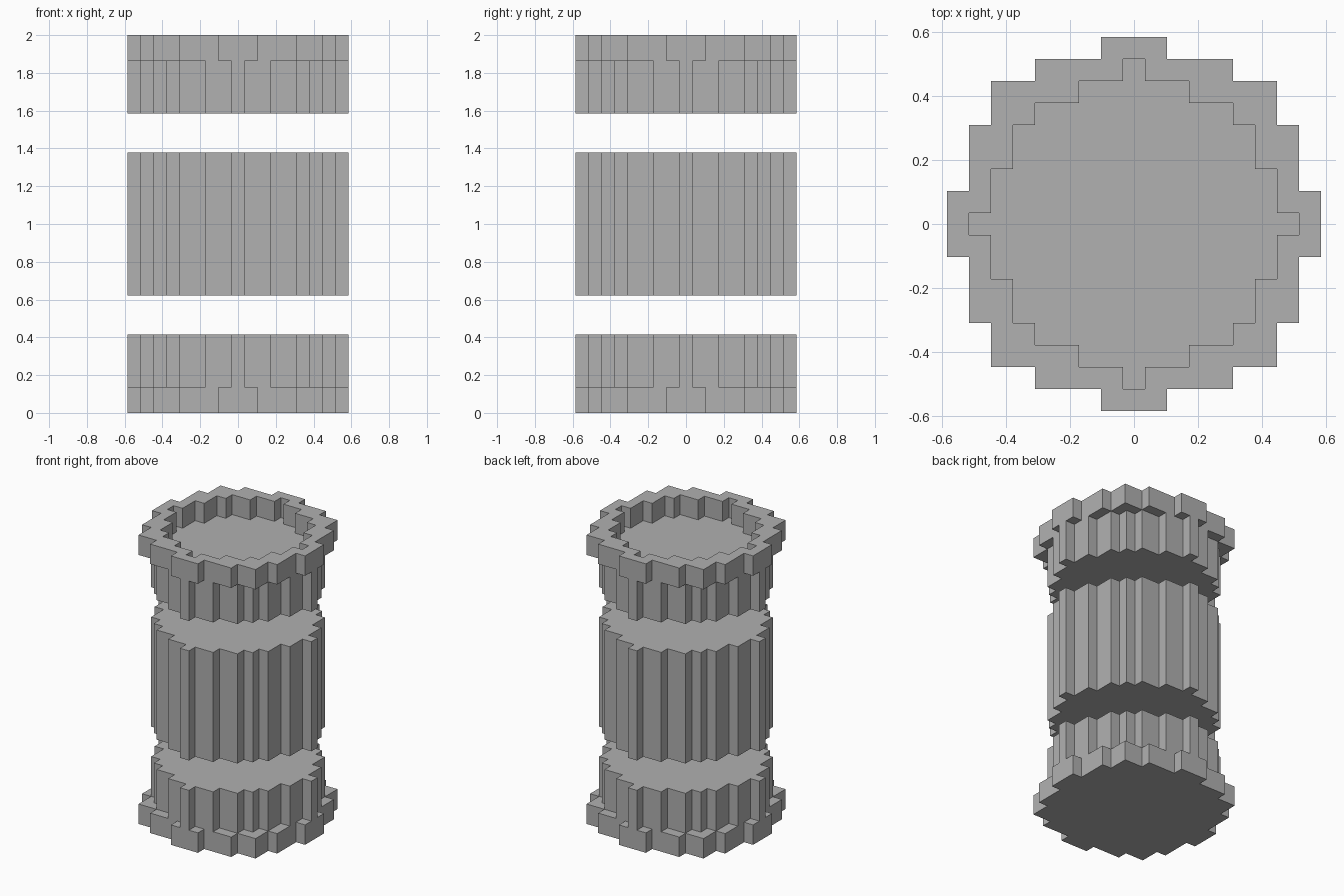
import bpy
import bmesh
from math import radians
from mathutils import Vector

if "Cube" in bpy.data.objects:
    bpy.data.objects.remove(bpy.data.objects["Cube"], do_unlink=True)

U = 2 / 29   # edge length of one block
R = 8        # blocks from the axis to the outermost block

# Stepped round outlines: (half width, half depth) of overlapping rectangles
COLLAR = [(1, 8), (4, 7), (6, 6), (7, 4), (8, 1)]
SHAFT = [(0, 8), (2, 7), (4, 6), (5, 5), (6, 4), (7, 2), (8, 0)]
RECESS = [(0, 7), (2, 6), (4, 5), (5, 4), (6, 2), (7, 0)]

stone = bpy.data.materials.new("grey stone")
stone.use_nodes = True
GREY = (0.44, 0.44, 0.44, 1)
stone.diffuse_color = GREY
stone.node_tree.nodes["Principled BSDF"].inputs["Base Color"].default_value = GREY


def cells(outline):
    """Grid cells covered by a stepped outline."""
    span = range(-R, R + 1)
    return {(x, y) for x in span for y in span
            if any(abs(x) <= a and abs(y) <= b for a, b in outline)}


def build(name, layers):
    """Make one closed blocky solid from (bottom, top, cells) layers."""
    solid = {(x, y, z) for low, high, area in layers
             for z in range(low, high) for x, y in area}
    bm = bmesh.new()
    corners = {}

    def corner(p):
        key = tuple(round(2 * c) for c in p)
        if key not in corners:
            corners[key] = bm.verts.new(p * U)
        return corners[key]

    # Skin only the exposed side of each block
    for block in solid:
        centre = Vector(block) + Vector((0, 0, 0.5))
        for axis in range(3):
            for sign in (-1, 1):
                n, s, t = Vector(), Vector(), Vector()
                n[axis] = sign / 2
                s[(axis + 1) % 3] = 0.5
                t[(axis + 2) % 3] = sign / 2
                beside = list(block)
                beside[axis] += sign
                if tuple(beside) in solid:
                    continue
                c = centre + n
                bm.faces.new([corner(c + d) for d in (-s - t, s - t, s + t, t - s)])

    # Merge coplanar block sides into large flat faces
    bmesh.ops.dissolve_limit(bm, angle_limit=radians(1), verts=bm.verts, edges=bm.edges)
    mesh = bpy.data.meshes.new(name)
    bm.to_mesh(mesh)
    bm.free()
    mesh.materials.append(stone)
    bpy.context.collection.objects.link(bpy.data.objects.new(name, mesh))


collar, shaft, recess = cells(COLLAR), cells(SHAFT), cells(RECESS)

# Foot with a wide collar, floating drum, and crown with a recessed top
build("base", [(0, 2, collar), (2, 6, shaft)])
build("middle_drum", [(9, 20, shaft)])
build("crown", [(23, 27, shaft), (27, 29, collar - recess)])
